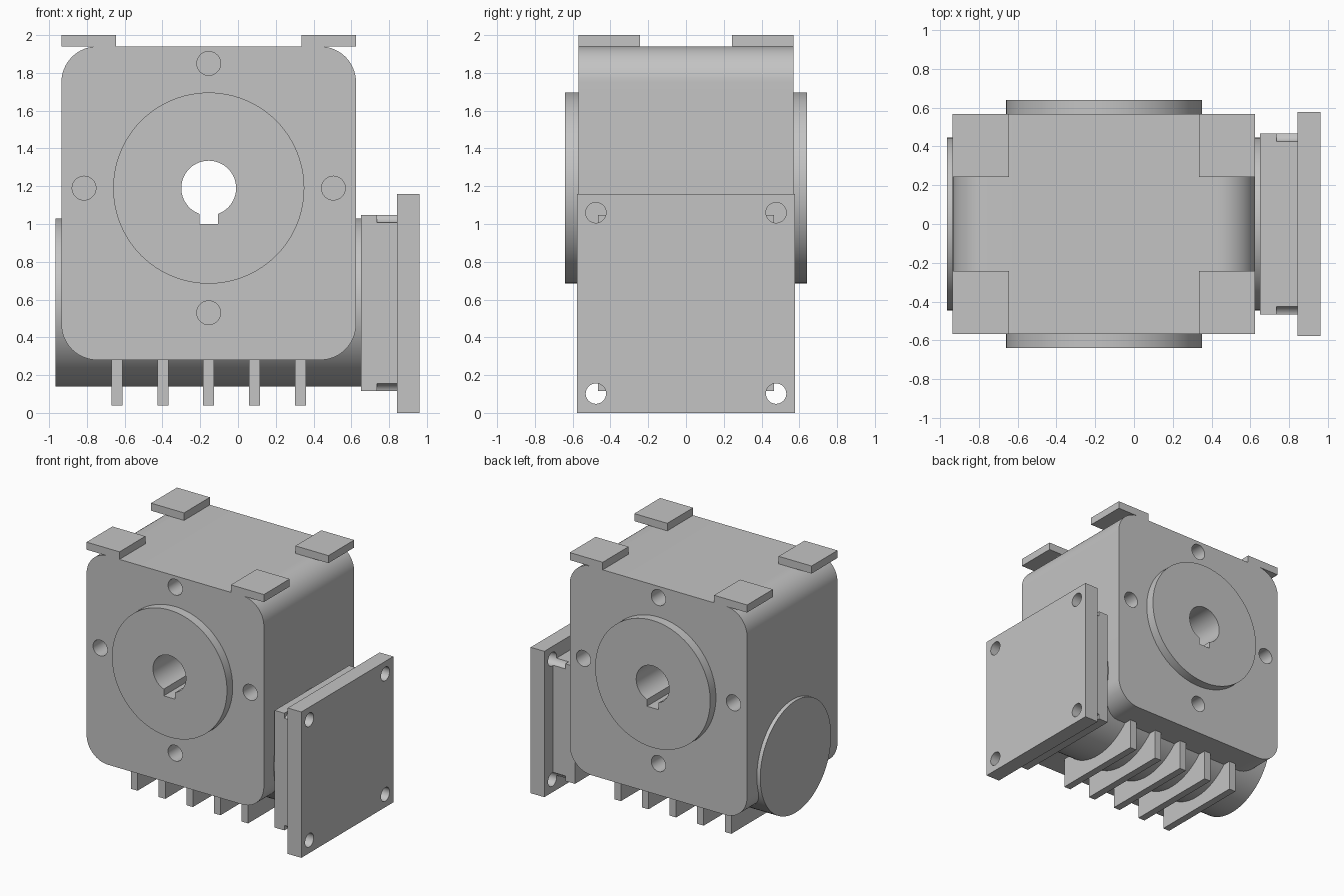
import bpy, bmesh, math
from mathutils import Matrix, Vector

cube = bpy.data.objects.get("Cube")
if cube:
    bpy.data.objects.remove(cube, do_unlink=True)

grey = bpy.data.materials.new("cast_grey")
grey.use_nodes = True
colour = (0.55, 0.55, 0.55, 1)
grey.diffuse_color = colour
grey.node_tree.nodes["Principled BSDF"].inputs["Base Color"].default_value = colour

CX, CZ = -0.155, 1.19        # output shaft axis
TURN = {"x": Matrix.Rotation(math.pi / 2, 4, "Y"),
        "y": Matrix.Rotation(math.pi / 2, 4, "X")}


def add_box(bm, lo, hi):
    lo, hi = Vector(lo), Vector(hi)
    m = Matrix.Translation((lo + hi) / 2) @ Matrix.Diagonal((*(hi - lo), 1))
    bmesh.ops.create_cube(bm, size=1, matrix=m)


def add_cylinder(bm, axis, centre, radius, length, segments=96):
    bmesh.ops.create_cone(bm, cap_ends=True, segments=segments, radius1=radius,
                          radius2=radius, depth=length,
                          matrix=Matrix.Translation(centre) @ TURN[axis])


def finish(name, bm):
    mesh = bpy.data.meshes.new(name)
    bmesh.ops.recalc_face_normals(bm, faces=bm.faces)
    bm.to_mesh(mesh)
    bm.free()
    mesh.materials.append(grey)
    obj = bpy.data.objects.new(name, mesh)
    bpy.context.collection.objects.link(obj)
    return obj


def box(name, lo, hi):
    bm = bmesh.new()
    add_box(bm, lo, hi)
    return finish(name, bm)


def cylinder(name, *args):
    bm = bmesh.new()
    add_cylinder(bm, *args)
    return finish(name, bm)


def activate(obj):
    bpy.ops.object.select_all(action="DESELECT")
    obj.select_set(True)
    bpy.context.view_layer.objects.active = obj


def cut(obj, *cutters):
    activate(obj)
    for c in cutters:
        mod = obj.modifiers.new("cut", "BOOLEAN")
        mod.operation, mod.solver, mod.object = "DIFFERENCE", "EXACT", c
        bpy.ops.object.modifier_apply(modifier=mod.name)


def smooth(obj):
    activate(obj)
    bpy.ops.object.shade_smooth_by_angle(angle=math.radians(30))


# Housing: rounded square profile pushed through the depth
HALF_X, LOW, HIGH, R, DEPTH = 0.78, 0.28, 1.94, 0.19, 0.568
bm = bmesh.new()
ring = []
corners = ((1, HIGH - R), (-1, HIGH - R), (-1, LOW + R), (1, LOW + R))
for quarter, (side, z) in enumerate(corners):
    for step in range(17):
        a = math.pi / 2 * (quarter + step / 16)
        ring.append(bm.verts.new((CX + side * (HALF_X - R) + R * math.cos(a),
                                  -DEPTH, z + R * math.sin(a))))
face = bm.faces.new(ring)
new = bmesh.ops.extrude_face_region(bm, geom=[face])["geom"]
bmesh.ops.translate(bm, vec=(0, 2 * DEPTH, 0),
                    verts=[v for v in new if isinstance(v, bmesh.types.BMVert)])
housing = finish("housing", bm)

# Round bosses front and back, and the barrel of the input shaft
bosses = [cylinder(f"{n}_boss", "y", (CX, s * 0.6, CZ), 0.506, 0.08)
          for n, s in (("front", -1), ("back", 1))]
barrel = cylinder("input_barrel", "x", (CX, 0, 0.585), 0.445, 1.62)

# Cutters: shaft bore, keyway, blind bolt holes
bore = cylinder("bore_cutter", "y", (CX, 0, CZ), 0.145, 2)
keyway = box("keyway_cutter", (CX - 0.05, -1, 1.0), (CX + 0.05, 1, CZ))
bm = bmesh.new()
for s in (-1, 1):
    for dx, dz in ((0.66, 0), (-0.66, 0), (0, 0.66), (0, -0.66)):
        add_cylinder(bm, "y", (CX + dx, s * 0.5, CZ + dz), 0.063, 0.3, 40)
bolts = finish("bolt_cutter", bm)

cut(housing, bore, keyway, bolts)
cut(barrel, keyway, bolts)
for boss in bosses:
    cut(boss, bore, keyway)

# Square flange and its neck, with corner holes drilled into the neck
neck = box("flange_neck", (0.65, -0.467, 0.115), (0.845, 0.467, 1.047))
flange = box("flange_plate", (0.842, -0.578, 0), (0.962, 0.578, 1.16))
bm = bmesh.new()
for y in (-0.477, 0.477):
    for z in (0.102, 1.06):
        add_cylinder(bm, "x", (0.9, y, z), 0.054, 0.33, 40)
drills = finish("flange_drill_cutter", bm)
cut(neck, drills)
cut(flange, drills)

for obj in (housing, barrel, neck, flange, *bosses):
    smooth(obj)
for c in (bore, keyway, bolts, drills):
    bpy.data.objects.remove(c, do_unlink=True)

# Mounting pads at the top corners
for side, sx in (("left", 1), ("right", -1)):
    for end, sy in (("front", -1), ("back", 1)):
        x0, x1 = sorted((CX + sx * 0.49, CX + sx * HALF_X))
        y0, y1 = sorted((sy * 0.243, sy * DEPTH))
        box(f"{end}_{side}_pad", (x0, y0, HIGH), (x1, y1, 2.0))

# Cooling fins under the barrel
for i in range(5):
    x = CX + (i - 2) * 0.243
    box(f"cooling_fin_{i + 1}", (x - 0.029, -0.387, 0.04), (x + 0.029, 0.387, 0.3))
